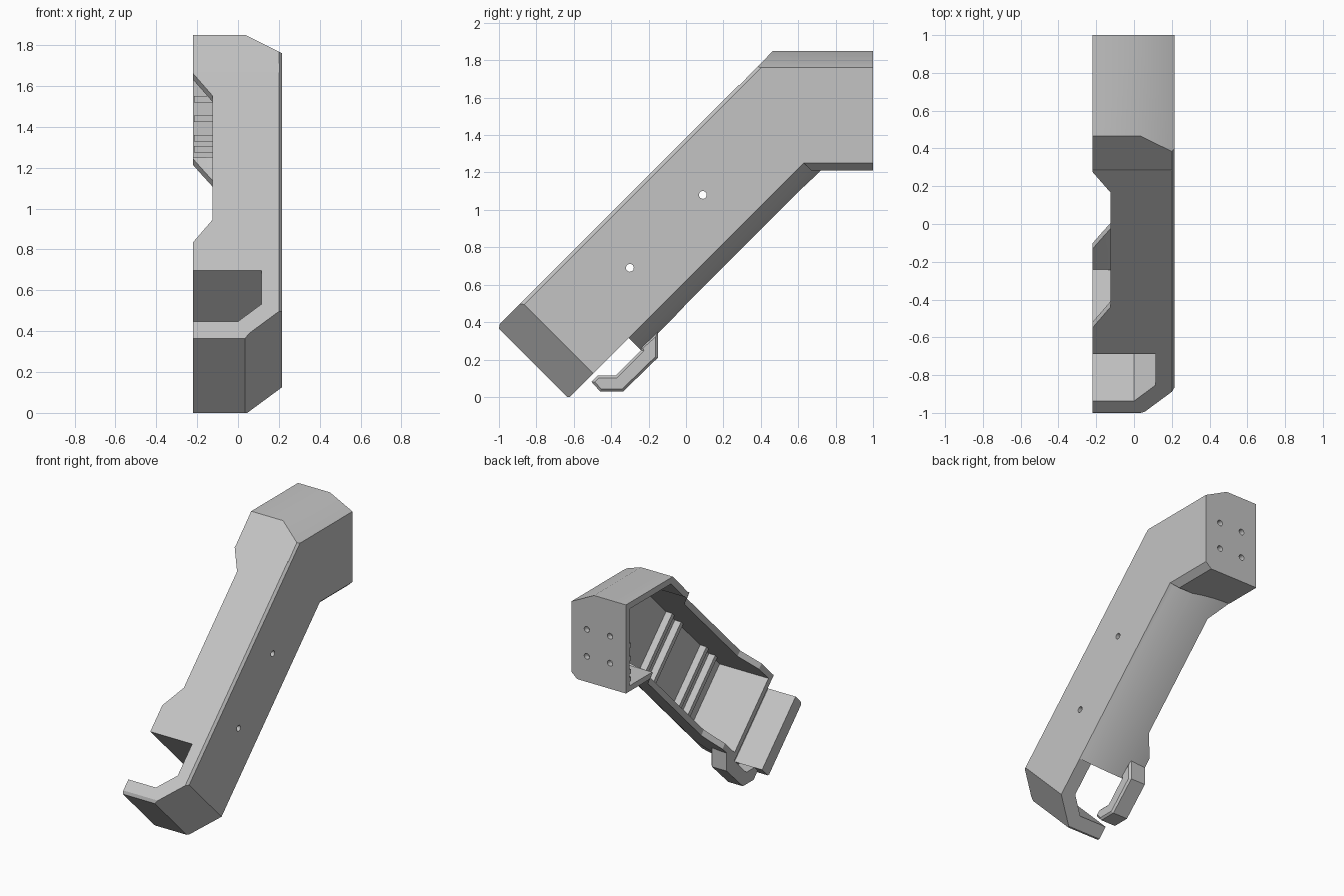
import bpy, bmesh, math
from mathutils import Vector

if "Cube" in bpy.data.objects:
    bpy.data.objects.remove(bpy.data.objects["Cube"], do_unlink=True)

grey = bpy.data.materials.new("light_grey")
grey.use_nodes = True
grey.diffuse_color = (0.55, 0.55, 0.55, 1)
grey.node_tree.nodes["Principled BSDF"].inputs["Base Color"].default_value = (0.55, 0.55, 0.55, 1)

OPEN, WALL = -0.22, 0.215          # parting plane and outer side wall


# Slanted handle frame: s runs up along the handle, w across it
def tilt(x, s, w):
    return Vector((x, (s - w) / 2, (s + w) / 2))


def side(p, d):
    return Vector((d, p[0], p[1]))


def plan(p, d):
    return tilt(p[0], p[1], d)


def section(p, d):
    return tilt(p[0], d, p[1])


def prism(name, pts, lo, hi, frame):
    bm = bmesh.new()
    a = [bm.verts.new(frame(p, lo)) for p in pts]
    b = [bm.verts.new(frame(p, hi)) for p in pts]
    bm.faces.new(a)
    bm.faces.new(b)
    for i in range(len(pts)):
        j = (i + 1) % len(pts)
        bm.faces.new((a[i], a[j], b[j], b[i]))
    bmesh.ops.recalc_face_normals(bm, faces=bm.faces)
    me = bpy.data.meshes.new(name)
    bm.to_mesh(me)
    bm.free()
    me.materials.append(grey)
    ob = bpy.data.objects.new(name, me)
    bpy.context.collection.objects.link(ob)
    return ob


def shave(ob, point, normal):
    """Slice a flat chamfer off a convex part."""
    bm = bmesh.new()
    bm.from_mesh(ob.data)
    geom = bm.verts[:] + bm.edges[:] + bm.faces[:]
    cut = bmesh.ops.bisect_plane(bm, geom=geom, plane_co=point, plane_no=normal, clear_outer=True)
    edges = [e for e in cut["geom_cut"] if isinstance(e, bmesh.types.BMEdge)]
    bmesh.ops.contextual_create(bm, geom=edges)
    bmesh.ops.recalc_face_normals(bm, faces=bm.faces)
    bm.to_mesh(ob.data)
    bm.free()


def combine(ob, other, operation):
    mod = ob.modifiers.new("join", "BOOLEAN")
    mod.operation, mod.solver, mod.object = operation, "EXACT", other
    graph = bpy.context.evaluated_depsgraph_get()
    me = bpy.data.meshes.new_from_object(ob.evaluated_get(graph))
    ob.modifiers.clear()
    ob.data = me
    bpy.data.objects.remove(other, do_unlink=True)


def bulge(x_end, shift, n=16):
    """Gently rounded underside, from the open edge to the side wall."""
    span, sag = WALL - OPEN, 0.13
    radius = (span ** 2 + sag ** 2) / (2 * sag)
    xs = [OPEN + (x_end - OPEN) * i / n for i in range(n + 1)]
    return [(x, 0.49 + shift + radius - math.sqrt(radius ** 2 - (x - OPEN) ** 2)) for x in xs]


# Handle with rounded underside and a small chamfer along the front
shell = prism("handle_shell", bulge(WALL, 0) + [(WALL, 1.36), (0.2, 1.385), (OPEN, 1.385)],
              0.01, 1.95, section)

# Lower end with an angled corner
end = prism("lower_end", [(OPEN, -0.635), (0.035, -0.635), (WALL, -0.37), (WALL, 0.1), (OPEN, 0.1)],
            0.62, 1.385, plan)
shave(end, tilt(0.2, 0, 1.385), (0.025, -0.015, 0.015))
shave(end, tilt(0, -0.605, 1.385), (0, -0.05, 0.01))
shave(end, tilt(0, -0.62, 0.62), (0, 0, -1))
combine(shell, end, "UNION")

# Head block
head = prism("head", [(0.25, 1.63), (0.465, 1.85), (1, 1.85), (1, 1.21), (0.67, 1.21)],
             OPEN, WALL, side)
shave(head, (0.035, 0, 1.85), (0.09, 0, 0.18))
shave(head, (0.17, 0, 1.21), (0.04, 0, -0.045))
shave(head, tilt(0.2, 0, 1.385), (0.025, -0.015, 0.015))
combine(shell, head, "UNION")

# Hollow inside of the handle and head
cavity = prism("handle_cavity", [(-0.3, 0.55)] + bulge(0.17, 0.06) + [(0.17, 1.325), (-0.3, 1.325)],
               0.07, 1.99, section)
room = prism("head_cavity", [(0.27, 1.59), (0.485, 1.805), (0.96, 1.805), (0.96, 1.25), (0.7, 1.25)],
             -0.3, 0.17, side)
shave(room, (0.02, 0, 1.805), (0.09, 0, 0.18))
combine(cavity, room, "UNION")
combine(shell, cavity, "DIFFERENCE")

# Finger opening near the lower end, and the long scallop in the open edge
opening = prism("opening", [(-0.3, -0.49), (0, -0.49), (0.115, -0.32), (0.115, 0.01), (-0.3, 0.01)],
                0.3, 1.6, plan)
combine(shell, opening, "DIFFERENCE")
scallop = prism("scallop", [(-0.3, 0.1), (-0.125, 0.505), (-0.125, 1.72), (-0.3, 2.12)],
                0.3, 1.6, plan)
combine(shell, scallop, "DIFFERENCE")

# Screw holes
circle = [(0.021 * math.cos(t * math.pi / 8), 0.021 * math.sin(t * math.pi / 8)) for t in range(16)]
for y, z in ((0.09, 1.08), (-0.3, 0.69)):
    drill = prism("drill", [(y + a, z + b) for a, b in circle], 0.1, 0.3, side)
    combine(shell, drill, "DIFFERENCE")
for x in (-0.093, 0.093):
    for z in (1.395, 1.59):
        drill = prism("drill", [(x + a, z + b) for a, b in circle], 0.9, 1.1,
                      lambda p, d: Vector((p[0], d, p[1])))
        combine(shell, drill, "DIFFERENCE")

# Paired ribs inside the side wall, one pair around each screw hole
for pair, s in (("lower", 0.39), ("upper", 1.17)):
    for k, offset in (("a", -0.1), ("b", 0.1)):
        c = s + offset
        prism("rib_" + pair + "_" + k, [(0.12, c - 0.025), (0.18, c - 0.025), (0.18, c + 0.025),
                                        (0.12, c + 0.025)], 0.64, 1.34, plan)

# Small bars on the inside of the back plate
for i, z in enumerate((1.29, 1.345, 1.44, 1.535)):
    prism("back_bar_%d" % (i + 1), [(0.935, z - 0.016), (0.965, z - 0.016), (0.965, z + 0.016),
                                    (0.935, z + 0.016)], -0.215, -0.125, side)

# Hook below the finger opening, chamfered on its inner-side outline
hook = prism("hook", [(-0.15, 0.35), (-0.15, 0.21), (-0.335, 0.03), (-0.46, 0.03), (-0.505, 0.08),
                      (-0.47, 0.115), (-0.375, 0.115), (-0.24, 0.25), (-0.245, 0.265)],
             OPEN, -0.09, side)
bm = bmesh.new()
bm.from_mesh(hook.data)
rim = [e for e in bm.edges if all(v.co.x > -0.1 for v in e.verts)]
bmesh.ops.bevel(bm, geom=rim, offset=0.013, segments=1, affect="EDGES")
bm.to_mesh(hook.data)
bm.free()

# Soften only the gentle curves of the shell
bpy.ops.object.select_all(action="DESELECT")
shell.select_set(True)
bpy.context.view_layer.objects.active = shell
bpy.ops.object.shade_smooth_by_angle(angle=math.radians(30))
